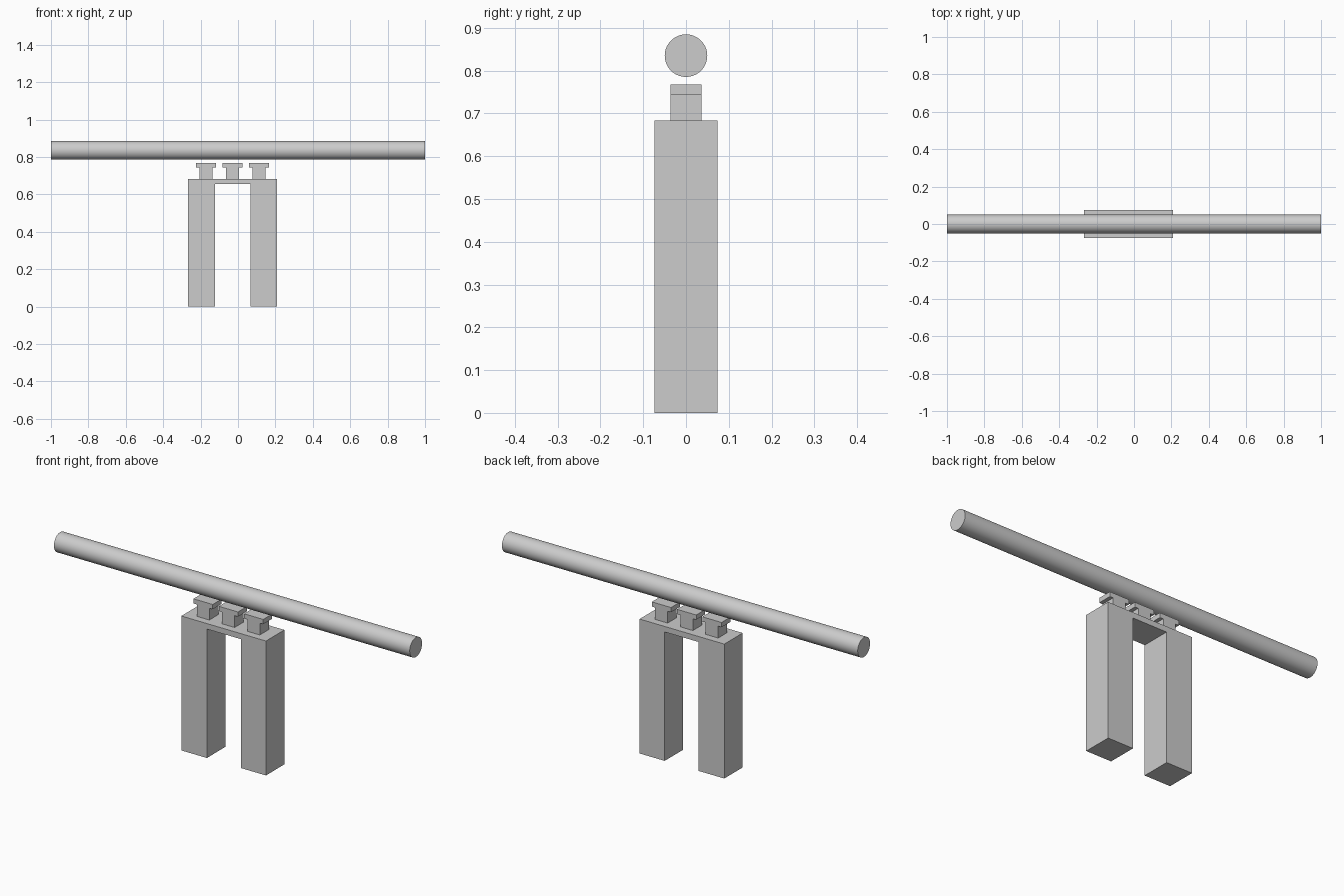
import bpy, bmesh, math
from mathutils import Matrix

if "Cube" in bpy.data.objects:
    bpy.data.objects.remove(bpy.data.objects["Cube"])

GREY = (0.604, 0.604, 0.604, 1)
grey = bpy.data.materials.new("light grey")
grey.use_nodes = True
grey.diffuse_color = GREY
grey.node_tree.nodes["Principled BSDF"].inputs["Base Color"].default_value = GREY


def finish(name, bm):
    bmesh.ops.recalc_face_normals(bm, faces=bm.faces)
    mesh = bpy.data.meshes.new(name)
    bm.to_mesh(mesh)
    bm.free()
    mesh.materials.append(grey)
    obj = bpy.data.objects.new(name, mesh)
    bpy.context.collection.objects.link(obj)
    return obj


def extrude_profile(name, points, half_depth):
    """Extrude an x-z outline along y, centred on y = 0."""
    bm = bmesh.new()
    face = bm.faces.new([bm.verts.new((x, -half_depth, z)) for x, z in points])
    new = bmesh.ops.extrude_face_region(bm, geom=[face])["geom"]
    verts = [v for v in new if isinstance(v, bmesh.types.BMVert)]
    bmesh.ops.translate(bm, verts=verts, vec=(0, 2 * half_depth, 0))
    return finish(name, bm)


# Support frame: two legs joined by a thin top slab
left, right, inner_left, inner_right = -0.267, 0.209, -0.123, 0.068
top, underside = 0.683, 0.655
extrude_profile("support_frame", [
    (left, 0), (inner_left, 0), (inner_left, underside),
    (inner_right, underside), (inner_right, 0), (right, 0),
    (right, top), (left, top)], 0.074)

# Three T-shaped bearing blocks on the slab
stem, cap, cap_bottom, cap_top = 0.035, 0.054, 0.743, 0.767
for side, x in (("right", -0.171), ("middle", -0.029), ("left", 0.113)):
    half = [(stem, top), (stem, cap_bottom), (cap, cap_bottom), (cap, cap_top)]
    outline = half + [(-px, z) for px, z in reversed(half)]
    extrude_profile("bearing_block_" + side, [(x + px, z) for px, z in outline], 0.036)

# Long round beam floating above the blocks
bm = bmesh.new()
bmesh.ops.create_cone(
    bm, cap_ends=True, segments=64, radius1=0.0497, radius2=0.0497, depth=2,
    matrix=Matrix.Translation((0, 0, 0.835)) @ Matrix.Rotation(math.pi / 2, 4, "Y"))
beam = finish("round_beam", bm)
bpy.ops.object.select_all(action="DESELECT")
beam.select_set(True)
bpy.context.view_layer.objects.active = beam
bpy.ops.object.shade_smooth_by_angle(angle=math.radians(30))
